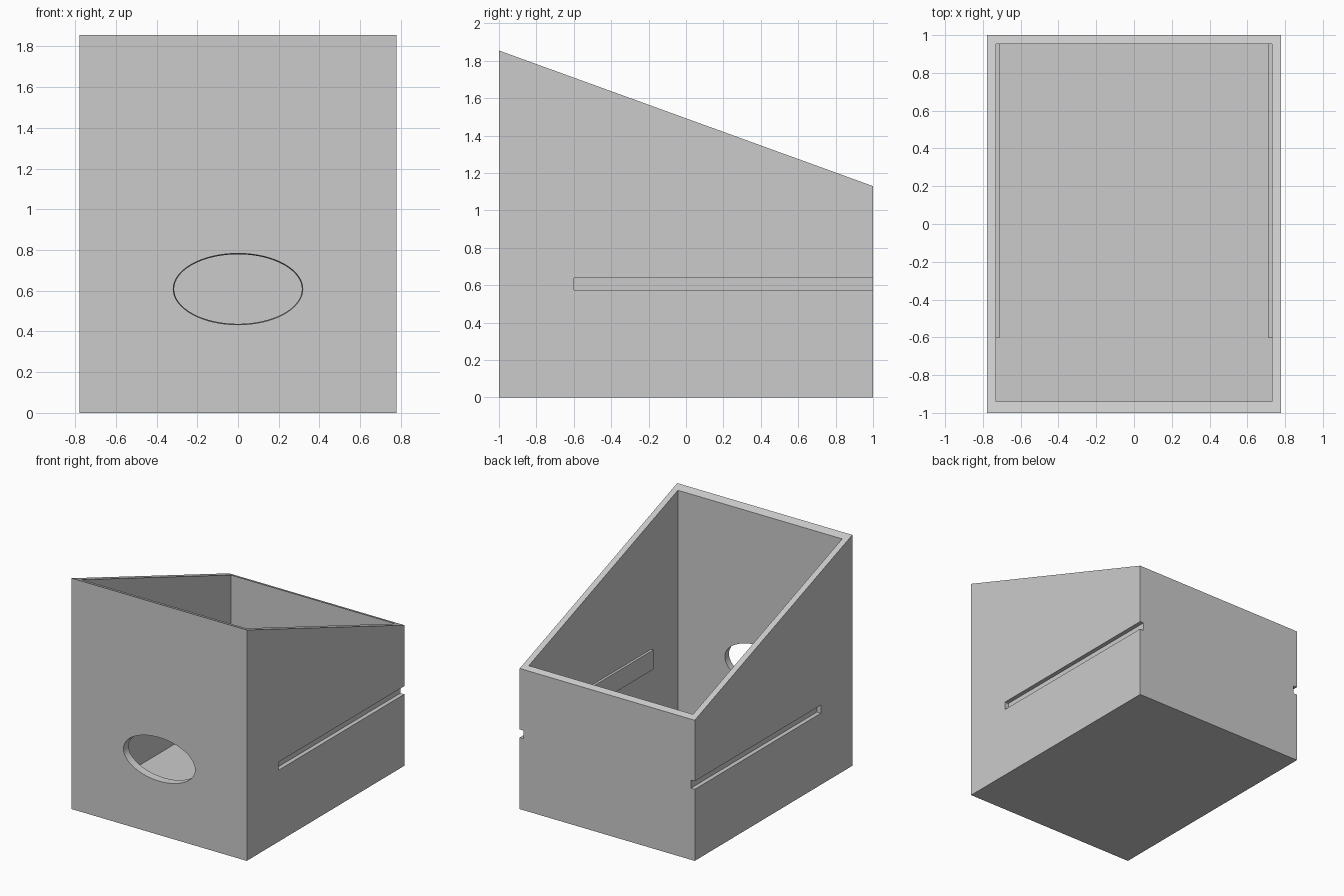
import bpy, bmesh, math

if "Cube" in bpy.data.objects:
    bpy.data.objects.remove(bpy.data.objects["Cube"], do_unlink=True)

grey = bpy.data.materials.new("plain grey")
grey.use_nodes = True
colour = (0.6, 0.6, 0.6, 1)
grey.diffuse_color = colour
grey.node_tree.nodes["Principled BSDF"].inputs["Base Color"].default_value = colour


def add_object(name, bm):
    bmesh.ops.recalc_face_normals(bm, faces=bm.faces)
    mesh = bpy.data.meshes.new(name)
    bm.to_mesh(mesh)
    bm.free()
    mesh.materials.append(grey)
    obj = bpy.data.objects.new(name, mesh)
    bpy.context.collection.objects.link(obj)
    return obj


def loft(name, first, second):
    """Solid joining two matching outlines."""
    bm = bmesh.new()
    a = [bm.verts.new(p) for p in first]
    b = [bm.verts.new(p) for p in second]
    bm.faces.new(a)
    bm.faces.new(b)
    for i in range(len(a)):
        j = (i + 1) % len(a)
        bm.faces.new((a[i], a[j], b[j], b[i]))
    return add_object(name, bm)


def side_profile(name, points, x0, x1):
    """Outline in y and z, extruded along x."""
    return loft(name, [(x0, y, z) for y, z in points], [(x1, y, z) for y, z in points])


def block(name, x0, x1, y0, y1, z0, z1):
    return side_profile(name, [(y0, z0), (y1, z0), (y1, z1), (y0, z1)], x0, x1)


def combine(target, other, operation):
    mod = target.modifiers.new(operation.title(), "BOOLEAN")
    mod.operation = operation
    mod.solver = "EXACT"
    mod.object = other
    bpy.context.view_layer.objects.active = target
    bpy.ops.object.modifier_apply(modifier=mod.name)
    bpy.data.objects.remove(other, do_unlink=True)


# Outer body with a sloping top
half_width = 0.778
body = side_profile("open_box", [(-1, 0), (1, 0), (1, 1.13), (-1, 1.855)],
                    -half_width, half_width)

# Hollow interior
combine(body, block("cavity", -0.73, 0.73, -0.94, 0.953, 0.062, 3), "DIFFERENCE")

# Inner ribs backing the outer grooves
for side in (-1, 1):
    combine(body, block("rib", side * 0.71, side * 0.75, -0.6, 0.97, 0.53, 0.686), "UNION")
    combine(body, block("groove", side * 0.744, side * 0.9, -0.6, 1.1, 0.575, 0.64), "DIFFERENCE")


# Oval opening in the front wall, slightly tapered
def oval(y, rx, rz, count=64):
    angles = [math.tau * i / count for i in range(count)]
    return [(rx * math.cos(t), y, 0.608 + rz * math.sin(t)) for t in angles]


combine(body, loft("oval_cutter", oval(-1.05, 0.322, 0.179), oval(-0.85, 0.307, 0.164)), "DIFFERENCE")

bpy.ops.object.select_all(action="DESELECT")
body.select_set(True)
bpy.context.view_layer.objects.active = body
bpy.ops.object.shade_smooth_by_angle(angle=math.radians(30))
